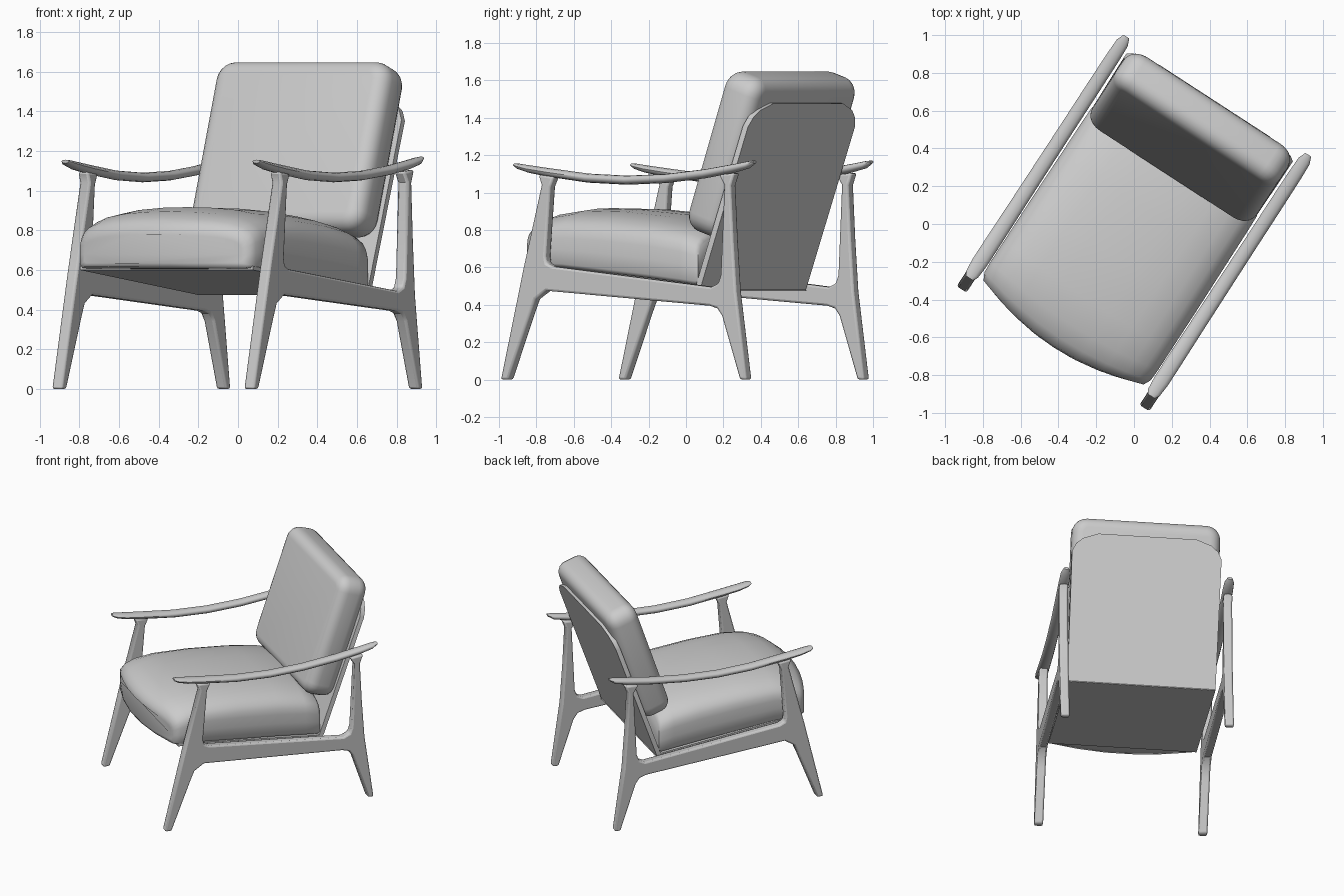
import bpy, bmesh
from math import radians, cos, sin, pi
from mathutils import Matrix, Vector

if "Cube" in bpy.data.objects:
    bpy.data.objects.remove(bpy.data.objects["Cube"])

# The chair is modelled facing -y, then every part is turned by this amount
TURN = Matrix.Rotation(radians(-33), 4, 'Z')


def finish(name, bm, bevels=(), angle=35):
    bmesh.ops.recalc_face_normals(bm, faces=bm.faces)
    bm.transform(TURN)
    me = bpy.data.meshes.new(name)
    bm.to_mesh(me)
    bm.free()
    ob = bpy.data.objects.new(name, me)
    bpy.context.collection.objects.link(ob)
    for width, seg in bevels:
        m = ob.modifiers.new("round", 'BEVEL')
        m.width, m.segments, m.limit_method = width, seg, 'ANGLE'
        m.angle_limit = radians(40)
    bpy.ops.object.select_all(action='DESELECT')
    bpy.context.view_layer.objects.active = ob
    ob.select_set(True)
    bpy.ops.object.shade_smooth_by_angle(angle=radians(angle))
    return ob


def prism(points, offset):
    """Closed outline swept along an offset vector."""
    bm = bmesh.new()
    f = bm.faces.new([bm.verts.new(p) for p in points])
    r = bmesh.ops.extrude_face_region(bm, geom=[f])
    vs = [g for g in r['geom'] if isinstance(g, bmesh.types.BMVert)]
    bmesh.ops.translate(bm, verts=vs, vec=offset)
    return bm


def loft(rings):
    """Skin a list of equal rings and cap both ends."""
    bm = bmesh.new()
    rows = [[bm.verts.new(p) for p in r] for r in rings]
    n = len(rows[0])
    for a, b in zip(rows, rows[1:]):
        for i in range(n):
            j = (i + 1) % n
            bm.faces.new((a[i], a[j], b[j], b[i]))
    bm.faces.new(rows[0])
    bm.faces.new(rows[-1])
    return bm


# Side frames: both legs and the sloping rail as one outline (y, z)
FRAME = [(-.79, 0), (-.742, 0), (-.60, .36), (-.57, .43), (-.50, .475),
         (.54, .395), (.59, .38), (.62, .34), (.735, 0), (.777, 0),
         (.71, .47), (.69, .75), (.675, 1.04), (.70, 1.105), (.60, 1.095),
         (.635, 1.04), (.612, .56), (.595, .515), (.55, .495),
         (-.46, .605), (-.497, .622), (-.505, .66), (-.475, 1.03),
         (-.45, 1.085), (-.55, 1.095), (-.53, 1.04), (-.645, .6)]
# Armrest stations: y, centre z, half width, half height
ARM = [(-.715, 1.148, .022, .010), (-.69, 1.141, .036, .017),
       (-.62, 1.127, .042, .023), (-.5, 1.110, .042, .026),
       (-.25, 1.080, .040, .027), (0, 1.069, .039, .027),
       (.25, 1.078, .038, .027), (.5, 1.104, .038, .027),
       (.68, 1.132, .037, .026), (.77, 1.150, .034, .022),
       (.81, 1.164, .018, .010)]
for side, s in (("left", -1), ("right", 1)):
    bm = prism([(s * .577 - .031, y, z) for y, z in FRAME], (.062, 0, 0))
    finish(side + "_frame", bm, [(.012, 2)])
    rings = []
    for y, z, w, h in ARM:
        ring = []
        for i in range(12):
            a = 2 * pi * i / 12
            top = .8 if sin(a) > 0 else 1
            ring.append((s * .574 + w * cos(a), y, z + h * top * sin(a)))
        rings.append(ring)
    finish(side + "_armrest", loft(rings), angle=50)

# Seat base: thin sloping board under the cushion
base = [(-.66, .60), (-.66, .62), (.42, .50), (.43, .475)]
finish("seat_base", prism([(-.52, y, z) for y, z in base], (1.04, 0, 0)))

# Back panel: leaning board with clipped top corners
half = [(.52, .475), (.525, 1.35), (.50, 1.40), (.45, 1.44), (.345, 1.475)]
outline = half + [(-x, z) for x, z in reversed(half)]
back = [(x, .425 + (z - .475) * .355, z) for x, z in outline]
finish("back_panel", prism(back, (0, -.032, .006)))

# Seat cushion: crowned sections, front edge bowed outward
# y, half width, bottom z, top z, front bow
SEAT = [(-.695, .47, .635, .78, .085), (-.685, .505, .615, .825, .085),
        (-.645, .525, .608, .863, .075), (-.58, .528, .605, .895, .05),
        (-.45, .528, .600, .917, .02), (-.2, .528, .574, .912, 0),
        (.1, .526, .543, .885, 0), (.3, .525, .520, .85, 0),
        (.39, .523, .509, .82, 0), (.41, .515, .512, .79, 0)]
SIDE = [(.97, 0), (1, .06), (1, .3), (1, .5), (.985, .62), (.95, .72),
        (.88, .81), (.75, .895), (.55, .955), (.28, .99)]
PROFILE = SIDE + [(0, 1)] + [(-x, z) for x, z in reversed(SIDE)]
PROFILE += [(x, 0) for x in (-.6, -.2, .2, .6)]
rings = [[(x * w, y - bow * (1 - x * x), zb + z * (zt - zb)) for x, z in PROFILE]
         for y, w, zb, zt, bow in SEAT]
finish("seat_cushion", loft(rings), angle=60)

# Back cushion: thick leaning pad with rounded corners and soft edges
lean = Matrix.Translation((0, .547, 1.205)) @ Matrix.Rotation(radians(-18.8), 4, 'X')
bm = bmesh.new()
bmesh.ops.create_cube(bm, size=1)
bm.transform(Matrix.Diagonal((1.04, .225, .90, 1)))
corner = [e for e in bm.edges if abs((e.verts[0].co - e.verts[1].co).y) > .1]
bmesh.ops.bevel(bm, geom=corner, offset=.10, segments=5, profile=.5, affect='EDGES')
rim = [e for e in bm.edges if abs((e.verts[0].co - e.verts[1].co).y) < .01]
bmesh.ops.bevel(bm, geom=rim, offset=.075, segments=5, profile=.5, affect='EDGES')
bm.transform(lean)
finish("back_cushion", bm, angle=60)
